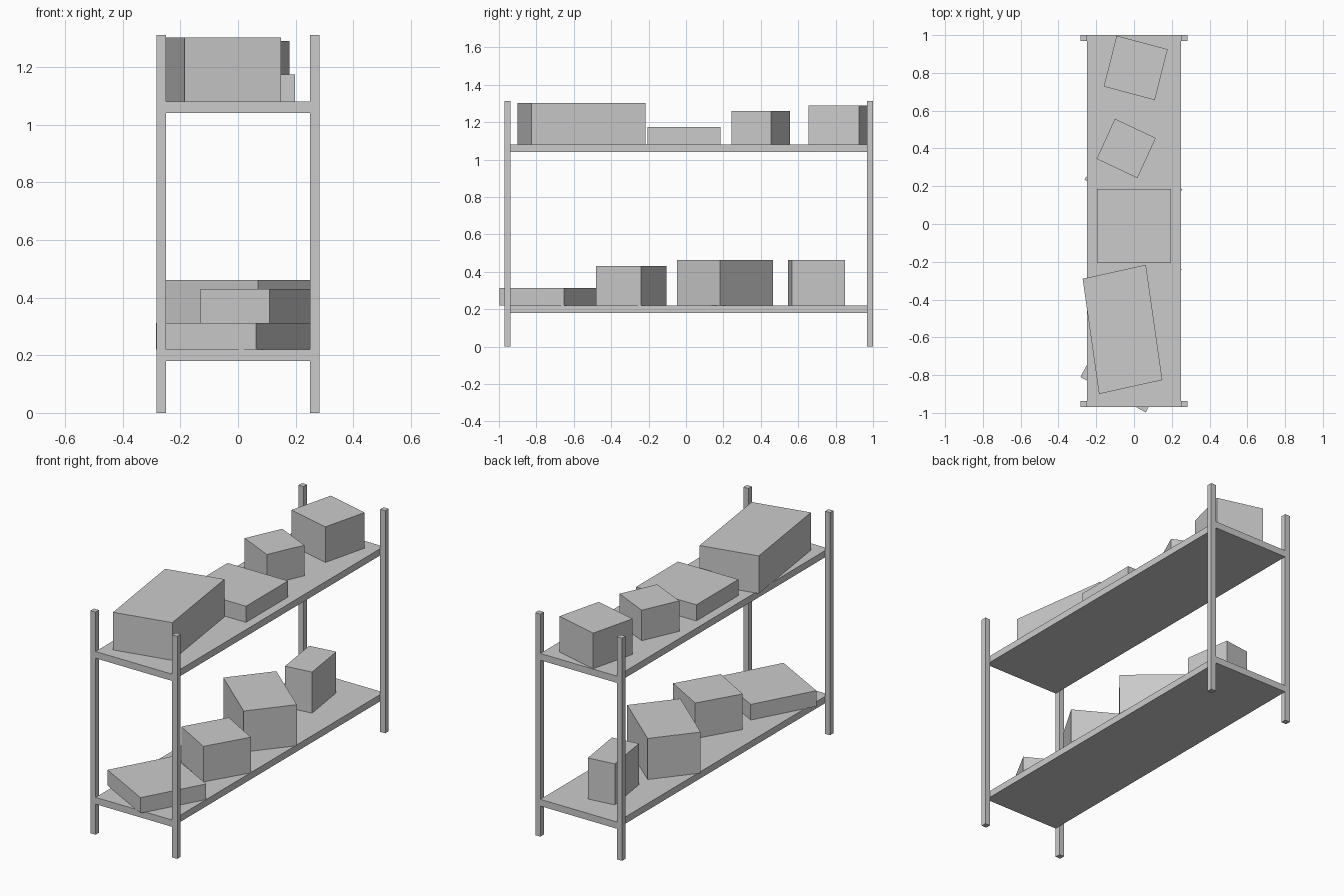
import bpy
import bmesh
from mathutils import Vector

old = bpy.data.objects.get("Cube")
if old:
    bpy.data.objects.remove(old, do_unlink=True)

# Single plain grey
grey = bpy.data.materials.new("light_grey")
grey.use_nodes = True
grey.diffuse_color = (0.6, 0.6, 0.6, 1)
grey.node_tree.nodes["Principled BSDF"].inputs["Base Color"].default_value = (0.6, 0.6, 0.6, 1)


def block(name, front, right, left, bottom, top):
    """Upright box on a parallelogram given by its front corner and the two next to it."""
    f, r, l = Vector(front), Vector(right), Vector(left)
    bm = bmesh.new()
    base = bm.faces.new([bm.verts.new((p.x, p.y, bottom)) for p in (f, r, r + l - f, l)])
    lid = bmesh.ops.extrude_face_region(bm, geom=[base])["geom"]
    verts = [g for g in lid if isinstance(g, bmesh.types.BMVert)]
    bmesh.ops.translate(bm, verts=verts, vec=(0, 0, top - bottom))
    bmesh.ops.recalc_face_normals(bm, faces=bm.faces)
    mesh = bpy.data.meshes.new(name)
    bm.to_mesh(mesh)
    bm.free()
    mesh.materials.append(grey)
    obj = bpy.data.objects.new(name, mesh)
    bpy.context.collection.objects.link(obj)


def straight(name, x0, x1, y0, y1, bottom, top):
    block(name, (x0, y0), (x1, y0), (x0, y1), bottom, top)


# Shelf boards
LOW, HIGH = 0.22, 1.08
for name, z in (("lower_shelf", LOW), ("upper_shelf", HIGH)):
    straight(name, -0.25, 0.25, -0.97, 1.0, z - 0.04, z)

# Corner posts beside the boards
for end, y in (("front", -0.97), ("back", 0.968)):
    straight(end + "_left_post", 0.25, 0.283, y, y + 0.032, 0, 1.312)
    straight(end + "_right_post", -0.283, -0.25, y, y + 0.032, 0, 1.312)

# Boxes on the upper shelf
block("long_box", (-0.185, -0.9), (0.15, -0.826), (-0.272, -0.29), HIGH, 1.302)
straight("flat_square_box", -0.197, 0.197, -0.207, 0.185, HIGH, 1.175)
block("small_cube_box", (0.018, 0.243), (0.115, 0.455), (-0.198, 0.345), HIGH, 1.26)
block("large_cube_box", (0.11, 0.656), (0.178, 0.925), (-0.16, 0.728), HIGH, 1.29)

# Boxes on the lower shelf
block("low_flat_box", (0.062, -0.997), (0.25, -0.653), (-0.284, -0.81), LOW, 0.312)
block("medium_box", (0.11, -0.48), (0.252, -0.24), (-0.13, -0.343), LOW, 0.43)
block("wide_box", (0.07, -0.047), (0.256, 0.182), (-0.262, 0.237), LOW, 0.462)
block("narrow_box", (-0.075, 0.545), (0.087, 0.566), (-0.117, 0.83), LOW, 0.462)
